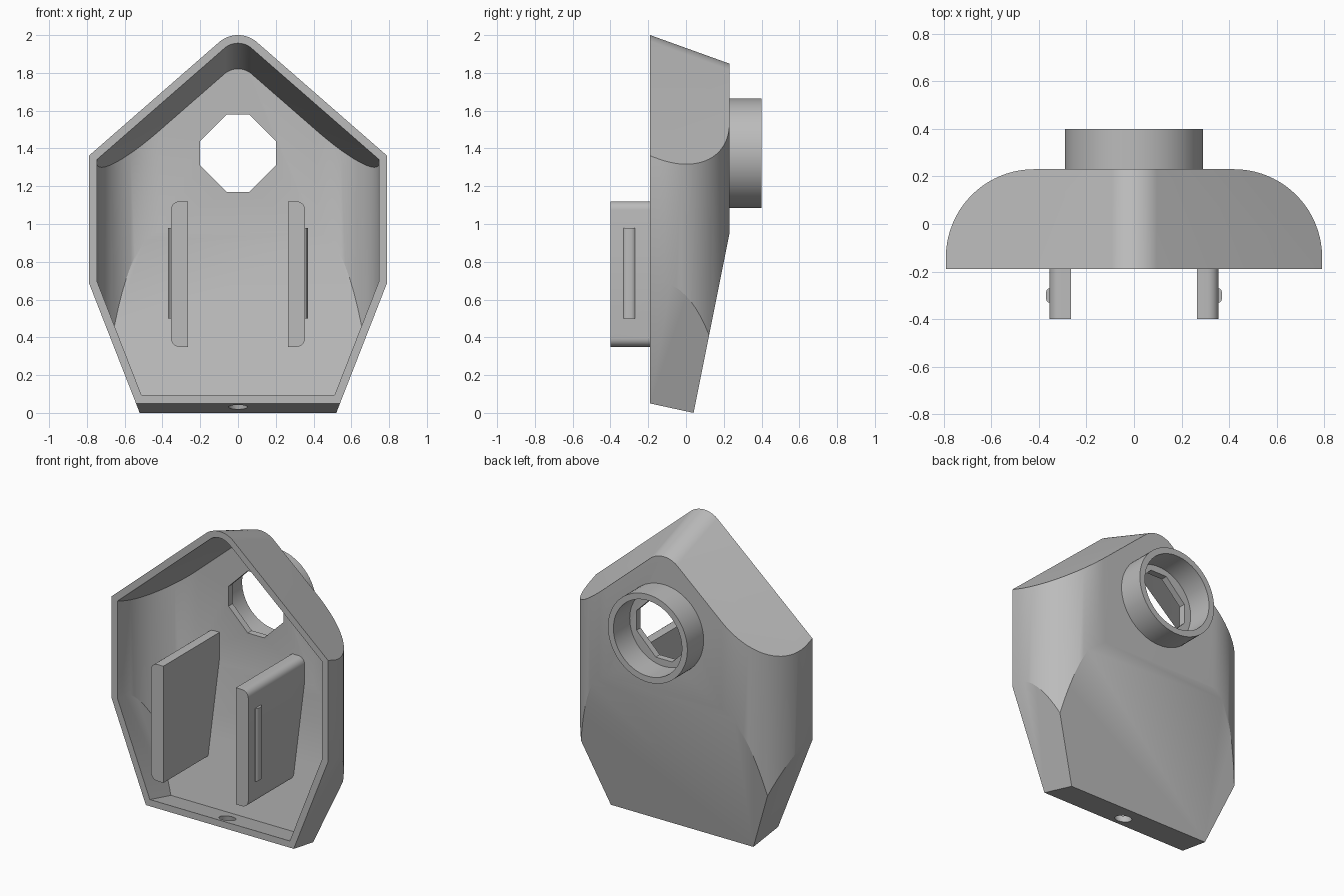
import bpy, bmesh
from math import sin, cos, pi, radians
from mathutils import Vector, Matrix

cube = bpy.data.objects.get("Cube")
if cube:
    bpy.data.objects.remove(cube)

grey = bpy.data.materials.new("light_grey")
grey.use_nodes = True
grey.diffuse_color = (0.5, 0.5, 0.5, 1)
grey.node_tree.nodes["Principled BSDF"].inputs["Base Color"].default_value = (0.5, 0.5, 0.5, 1)

FRONT, BACK = -0.19, 0.23
WALL = 0.043
HOLE_Z = 1.375


def prism(points, offset):
    """Closed solid: a flat outline of 3D points pushed along an offset."""
    bm = bmesh.new()
    face = bm.faces.new([bm.verts.new(p) for p in points])
    top = bmesh.ops.extrude_face_region(bm, geom=[face])["geom"]
    bmesh.ops.translate(bm, vec=offset, verts=[v for v in top if isinstance(v, bmesh.types.BMVert)])
    bmesh.ops.recalc_face_normals(bm, faces=bm.faces)
    return bm


def slice_off(bm, point, normal):
    """Remove everything beyond a plane and cap the cut."""
    geom = bm.verts[:] + bm.edges[:] + bm.faces[:]
    cut = bmesh.ops.bisect_plane(bm, geom=geom, dist=1e-6, plane_co=point,
                                 plane_no=normal, clear_outer=True)
    edges = [e for e in cut["geom_cut"] if isinstance(e, bmesh.types.BMEdge)]
    if edges:
        bmesh.ops.holes_fill(bm, edges=edges, sides=0)
    bmesh.ops.recalc_face_normals(bm, faces=bm.faces)


def finish(name, bm):
    mesh = bpy.data.meshes.new(name)
    bm.to_mesh(mesh)
    bm.free()
    mesh.materials.append(grey)
    obj = bpy.data.objects.new(name, mesh)
    bpy.context.collection.objects.link(obj)
    return obj


def activate(obj):
    bpy.ops.object.select_all(action="DESELECT")
    obj.select_set(True)
    bpy.context.view_layer.objects.active = obj


def smooth(obj, angle=25):
    activate(obj)
    bpy.ops.object.shade_smooth_by_angle(angle=radians(angle))


def subtract(obj, cutter):
    cutter.hide_render = True
    activate(obj)
    mod = obj.modifiers.new("cut", "BOOLEAN")
    mod.operation, mod.solver, mod.object = "DIFFERENCE", "EXACT", cutter
    bpy.ops.object.modifier_apply(modifier=mod.name)
    bpy.data.objects.remove(cutter)


def slope_plane(inset):
    """Sloped lower back panel, moved inward by inset."""
    normal = Vector((0, 0.95, -0.19)).normalized()
    return Vector((0, BACK, 0.95)) - normal * inset, normal


def housing(inset, front):
    """Rounded-back column trimmed by the roof, lower sides, back slope and floor."""
    radius = 0.37 - inset
    right = [(0.42 + radius * cos(a), -0.14 + radius * sin(a))
             for a in (pi / 2 * i / 20 for i in range(21))]
    half = [(0.42 + radius, front)] + right
    outline = half + [(-x, y) for x, y in reversed(half)]
    bm = prism([(x, y, -0.5) for x, y in outline], (0, 0, 3))
    # Pitched roof with a rounded ridge, falling toward the back
    for i in range(-8, 9):
        a = radians(41.1) * i / 8
        r = 0.153 - inset
        slice_off(bm, (r * sin(a), FRONT, 1.847 + r * cos(a)),
                  (sin(a), 0.36 * cos(a), cos(a)))
    # Tapered lower sides
    for s in (-1, 1):
        n = Vector((s * 0.64, 0, -0.25)).normalized()
        slice_off(bm, Vector((s * 0.79, 0, 0.69)) - n * inset, n)
    slice_off(bm, *slope_plane(inset))
    # Tilted floor
    n = Vector((0, -0.05, -0.23)).normalized()
    slice_off(bm, Vector((0, FRONT, 0.05)) - n * inset, n)
    return bm


# Hollow shell, open at the front
shell = finish("housing_shell", housing(0, FRONT))
subtract(shell, finish("cavity_cutter", housing(WALL, FRONT - 0.1)))

# Eight-sided opening through the back wall
corners = [(0.2, 0.065), (0.06, 0.205), (-0.06, 0.205), (-0.2, 0.065)]
octagon = corners + [(-x, -z) for x, z in corners]
subtract(shell, finish("opening_cutter",
                       prism([(x, 0.1, HOLE_Z + z) for x, z in octagon], (0, 0.25, 0))))

# Small round hole in the floor
drill = bmesh.new()
bmesh.ops.create_cone(drill, cap_ends=True, segments=32, radius1=0.05, radius2=0.05, depth=0.3,
                      matrix=Matrix.Translation((0, -0.1, 0.03)) @ Matrix.Rotation(0.21, 4, "X"))
subtract(shell, finish("floor_hole_cutter", drill))
smooth(shell)

# Round collar behind the opening
bm = bmesh.new()
profile = [(0.29, 0.225), (0.29, 0.4), (0.25, 0.4), (0.25, 0.225)]
ring = [bm.verts.new((r, y, HOLE_Z)) for r, y in profile]
loop = [bm.edges.new((ring[i], ring[(i + 1) % 4])) for i in range(4)]
bmesh.ops.spin(bm, geom=ring + loop, cent=(0, 0, HOLE_Z), axis=(0, 1, 0),
               angle=2 * pi, steps=64, use_merge=True)
bmesh.ops.remove_doubles(bm, verts=bm.verts, dist=1e-5)
bmesh.ops.recalc_face_normals(bm, faces=bm.faces)
smooth(finish("back_collar", bm))

# Two mounting plates with rounded outer corners, each with a snap rib
for side, s in (("left", 1), ("right", -1)):
    r = 0.045
    edge = [(0.265, 0.35), (0.265, 1.12)]
    for cz, start in ((1.12 - r, 90), (0.35 + r, 0)):
        for i in range(7):
            a = radians(start - 15 * i)
            edge.append((0.355 - r + r * cos(a), cz + r * sin(a)))
    bm = prism([(s * x, -0.4, z) for x, z in edge], (0, 0.6, 0))
    slice_off(bm, *slope_plane(WALL * 0.6))
    smooth(finish(side + "_mounting_plate", bm))

    rib = [(0.345, -0.33), (0.36, -0.33), (0.367, -0.322), (0.37, -0.312),
           (0.37, -0.288), (0.367, -0.278), (0.36, -0.27), (0.345, -0.27)]
    smooth(finish(side + "_snap_rib", prism([(s * x, y, 0.5) for x, y in rib], (0, 0, 0.48))), 40)
